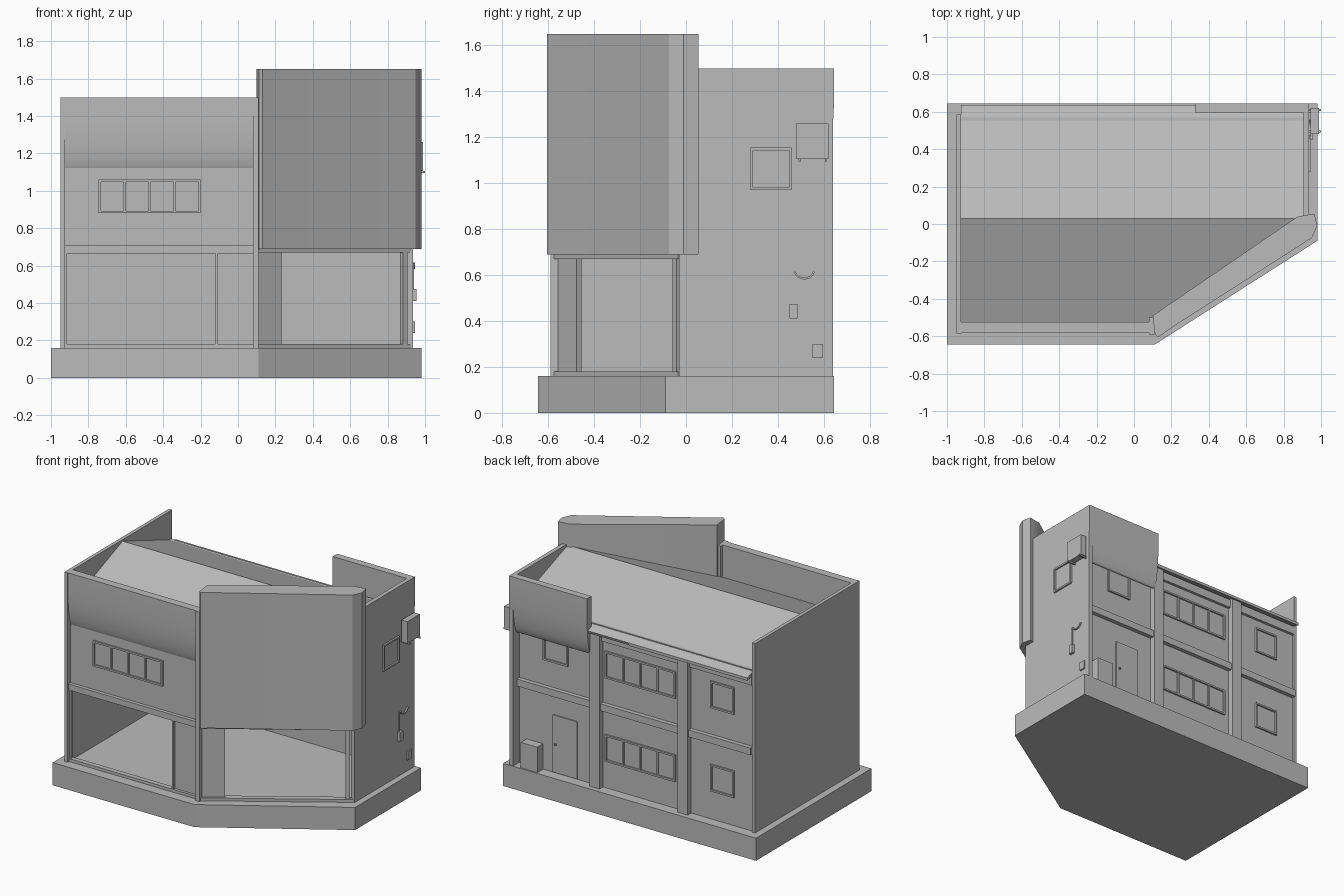
import bpy, bmesh, math
from mathutils import Vector

cube = bpy.data.objects.get("Cube")
if cube:
    bpy.data.objects.remove(cube, do_unlink=True)

grey = bpy.data.materials.new("plain_grey")
grey.use_nodes = True
grey.diffuse_color = (0.5, 0.5, 0.5, 1)
grey.node_tree.nodes["Principled BSDF"].inputs["Base Color"].default_value = (0.5, 0.5, 0.5, 1)


def finish(name, bm):
    bmesh.ops.recalc_face_normals(bm, faces=bm.faces)
    mesh = bpy.data.meshes.new(name)
    bm.to_mesh(mesh)
    bm.free()
    mesh.materials.append(grey)
    ob = bpy.data.objects.new(name, mesh)
    bpy.context.collection.objects.link(ob)
    return ob


def prism(name, pts, lo, hi, axis="z", smooth=False):
    """Extrude a flat outline: (x, y) along z, or (y, z) along x."""
    bm = bmesh.new()
    at = (lambda p, h: (p[0], p[1], h)) if axis == "z" else (lambda p, h: (h, p[0], p[1]))
    face = bm.faces.new([bm.verts.new(at(p, lo)) for p in pts])
    res = bmesh.ops.extrude_face_region(bm, geom=[face])
    step = Vector(at((0, 0), hi - lo))
    bmesh.ops.translate(bm, vec=step, verts=[v for v in res["geom"] if isinstance(v, bmesh.types.BMVert)])
    ob = finish(name, bm)
    if smooth:
        bpy.ops.object.select_all(action="DESELECT")
        ob.select_set(True)
        bpy.context.view_layer.objects.active = ob
        bpy.ops.object.shade_smooth_by_angle(angle=math.radians(30))
    return ob


def box(name, x, y, z):
    return prism(name, [(x[0], y[0]), (x[1], y[0]), (x[1], y[1]), (x[0], y[1])], *z)


def window(name, along, z, wall, out, panes=1, axis="x"):
    """Raised frame with mullions; wall is the wall plane, out its outward sign."""
    a0, a1 = along
    t = 0.012
    def bar(part, a, zz, d):
        depth = sorted((wall - out * 0.01, wall + out * d))
        if axis == "x":
            box(name + part, a, depth, zz)
        else:
            box(name + part, depth, a, zz)
    for i, zz in enumerate((z[0], z[1] - t)):
        bar(f"_rail_{i}", (a0, a1), (zz, zz + t), 0.012)
    for i in range(panes + 1):
        c = a0 + (a1 - a0 - t) * i / panes
        bar(f"_stile_{i}", (c, c + t), (z[0] + t, z[1] - t), 0.012 if i in (0, panes) else 0.009)


# Plinth
prism("plinth", [(-1, 0.645), (-1, -0.645), (0.11, -0.645), (0.98, -0.09), (0.98, 0.645)], 0, 0.16)

# Main walls
box("left_end_wall", (-0.95, -0.925), (-0.585, 0.585), (0.16, 1.5))
box("right_end_wall", (0.905, 0.935), (-0.03, 0.64), (0.16, 1.5))
box("corner_post", (0.08, 0.11), (-0.59, -0.5), (0.16, 1.5))
box("back_wall", (-0.925, 0.905), (0.545, 0.57), (0.16, 1.3))
box("front_upper_wall", (-0.925, 0.08), (-0.55, -0.525), (0.69, 1.2))
prism("upper_floor", [(-0.925, 0.55), (-0.925, -0.53), (0.1, -0.53), (0.9, -0.02), (0.9, 0.55)], 0.67, 0.7)
box("front_ledge", (-0.925, 0.08), (-0.575, -0.54), (0.685, 0.71))

# Pitched roof
prism("roof", [(-0.53, 1.27), (0.03, 1.49), (0.635, 1.27), (0.635, 1.25), (0.03, 1.46), (-0.53, 1.25)],
      -0.925, 0.0, "x")
bm = bmesh.new()
front_mid = 0.55 / 0.66
rows = [[(0, -0.53, 1.27), (0.1, -0.53, 1.27), (0.905, 0.03, 1.49), (0, 0.03, 1.49)],
        [(0, 0.03, 1.49), (0.905, 0.03, 1.49), (0.905, 0.635, 1.27), (0, 0.635, 1.27)]]
for row in rows:
    bm.faces.new([bm.verts.new(p) for p in row])
bmesh.ops.remove_doubles(bm, verts=bm.verts, dist=0.0001)
solid = finish("roof_corner_side", bm).modifiers.new("thickness", "SOLIDIFY")
solid.thickness = 0.02
solid.offset = -1


# Parapets with a curved lower face
def parapet(name, inner, outer, x0, x1):
    curve = [(inner + (outer - inner) * math.sin(a), 1.4 - 0.31 * math.cos(a))
             for a in (math.pi / 2 * i / 8 for i in range(9))]
    prism(name, [(inner, 1.5)] + curve + [(outer, 1.5)], x0, x1, "x", True)


parapet("front_parapet", -0.525, -0.582, -0.925, 0.08)
parapet("back_parapet", 0.595, 0.645, 0.325, 0.935)

# Tall panel across the cut corner
prism("corner_panel", [(0.1, -0.49), (0.112, -0.59), (0.13, -0.605), (0.2, -0.555), (0.95, -0.075),
                       (0.98, -0.01), (0.965, 0.055), (0.875, 0.04)], 0.69, 1.65, smooth=True)

# Front shop bay
box("front_side_panel", (-0.11, 0.08), (-0.55, -0.53), (0.16, 0.69))
for i, z in enumerate((0.16, 0.665)):
    box(f"front_bay_rail_{i}", (-0.925, 0.08), (-0.57, -0.535), (z, z + 0.02))
for i, x in enumerate((-0.925, -0.12)):
    box(f"front_bay_stile_{i}", (x, x + 0.012), (-0.565, -0.54), (0.18, 0.665))

# Shop bay on the cut corner
start, end = Vector((0.11, -0.575)), Vector((0.925, -0.035))
run = end - start
inward = Vector((-run.y, run.x)).normalized()


def diagonal(name, t0, t1, z0, z1, d0, d1):
    pts = [start + run * t + inward * d for t, d in ((t0, d0), (t1, d0), (t1, d1), (t0, d1))]
    prism(name, pts, z0, z1)


diagonal("corner_side_panel", 0, 0.16, 0.16, 0.69, 0.015, 0.04)
diagonal("corner_sill", 0, 1, 0.16, 0.18, 0, 0.04)
diagonal("corner_head", 0, 1, 0.67, 0.7, 0, 0.04)
diagonal("corner_jamb", 0.95, 0.98, 0.18, 0.67, 0.005, 0.035)

# Back pilasters and ledges
for i, x in enumerate((-0.44, 0.25)):
    box(f"pilaster_{i}", (x, x + 0.08), (0.56, 0.61), (0.16, 1.27))
for i, x in enumerate(((-0.925, -0.44), (-0.36, 0.25), (0.33, 0.905))):
    box(f"back_ledge_{i}", x, (0.56, 0.6), (0.71, 0.76))
    box(f"back_eave_beam_{i}", x, (0.56, 0.59), (1.2, 1.26))

# Windows
window("front_window", (-0.745, -0.2), (0.88, 1.06), -0.55, -1, 4)
for level, z in (("lower", 0.35), ("upper", 0.94)):
    window(f"back_wide_window_{level}", (-0.32, 0.23), (z, z + 0.19), 0.57, 1, 4)
    window(f"back_small_window_{level}", (-0.78, -0.595), (z + 0.01, z + 0.2), 0.57, 1)
window("back_bay_window", (0.52, 0.715), (0.94, 1.13), 0.57, 1)
window("side_window", (0.28, 0.46), (0.97, 1.155), 0.935, 1, 1, "y")

# Back door and floor cabinet
box("back_door", (0.45, 0.64), (0.56, 0.578), (0.165, 0.57))
box("door_knob", (0.61, 0.622), (0.57, 0.59), (0.36, 0.372))
box("floor_cabinet", (0.72, 0.85), (0.565, 0.635), (0.16, 0.34))

# Fittings on the right end wall
box("wall_unit", (0.945, 0.99), (0.48, 0.62), (1.105, 1.26))
for i, y in enumerate((0.49, 0.605)):
    box(f"unit_bracket_{i}", (0.93, 1.0), (y, y + 0.01), (1.095, 1.107))
box("meter", (0.93, 0.955), (0.45, 0.485), (0.41, 0.475))
box("socket_box", (0.93, 0.945), (0.55, 0.597), (0.24, 0.3))
box("meter_pipe", (0.93, 0.941), (0.462, 0.468), (0.475, 0.615))
outer, inner = [[(0.515 + r * math.cos(a), 0.63 + r * math.sin(a))
                 for a in (math.radians(200 + 14 * i) for i in range(11))] for r in (0.049, 0.041)]
prism("hanging_cable", outer + inner[::-1], 0.93, 0.945, "x")
